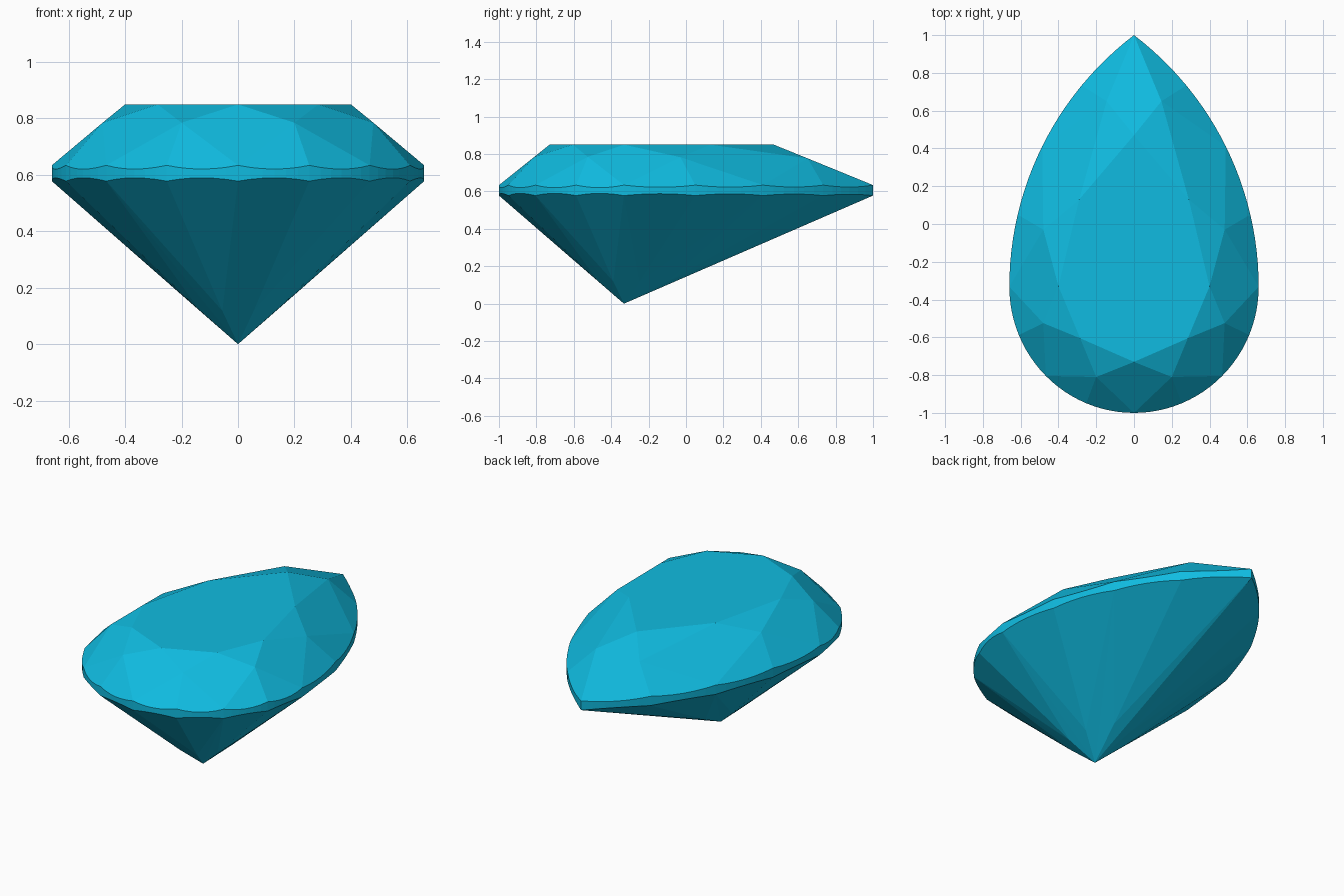
import bpy, bmesh
from math import sin, cos, asin, pi
from mathutils import Vector

if "Cube" in bpy.data.objects:
    bpy.data.objects.remove(bpy.data.objects["Cube"])

CY = -0.332           # y of culet and widest line
W, L = 0.66, 0.668    # half width, round-end length
TOP, BOT = 0.634, 0.578
TAIL = 1 - CY
R = (W * W + TAIL * TAIL) / (2 * W)   # radius of the two tail arcs
ARC = asin(TAIL / R)


def outline(u):
    """Pear outline, u = 0..8 (0 = round end, 4 = tip)."""
    u %= 8
    if u > 4:
        x, y = outline(8 - u)
        return -x, y
    if u <= 2:
        a = u * pi / 4
        return W * sin(a), CY - L * cos(a)
    a = (u - 2) / 2 * ARC
    return W - R + R * cos(a), CY + R * sin(a)


def rim(u, z):
    return Vector((*outline(u), z))


def ring(half, i):
    """Pick point i from a half list, mirrored in x to complete the ring."""
    i %= 8
    x, y, z = half[i] if i < len(half) else half[8 - i - (len(half) == 4)]
    return Vector((x if i < len(half) else -x, y, z))


# Table corners and star tips (right half)
table_pts = [(0, -0.73, 0.85), (0.285, -0.605, 0.85), (0.40, -0.33, 0.85),
             (0.29, 0.13, 0.85), (0, 0.47, 0.85)]
star_pts = [(0.2, -0.81, 0.785), (0.48, -0.525, 0.785),
            (0.48, -0.03, 0.783), (0.145, 0.65, 0.777)]
T = [ring(table_pts, i) for i in range(8)]
S = [ring(star_pts, i) for i in range(8)]
CULET = Vector((0, CY, 0))

bm = bmesh.new()


def face(pts):
    bm.faces.new([bm.verts.new(p) for p in pts])


def scallop(u0, u1, z, apex, n=6):
    """Rim points lying in the plane through both rim ends and the apex."""
    a, b = rim(u0, z), rim(u1, z)
    nrm = (b - a).cross(apex - a)
    pts = []
    for k in range(n + 1):
        p = rim(u0 + (u1 - u0) * k / n, z)
        if 0 < k < n:
            p.z = a.z - (nrm.x * (p.x - a.x) + nrm.y * (p.y - a.y)) / nrm.z
        else:
            p = a if k == 0 else b
        pts.append(p)
    return pts


def low(i):
    """Lower junction where neighbouring pavilion mains meet."""
    v = (rim(i + 0.5, BOT) - CULET) * 0.22
    v.z *= 0.93
    return CULET + v


# Table
face(T)
for i in range(8):
    # Star and main crown facets
    face([T[i], S[i], T[(i + 1) % 8]])
    face([T[i], S[i - 1], rim(i, TOP), S[i]])
    # Pavilion mains, split along their centre line
    face([CULET, low(i), rim(i, BOT)])
    face([CULET, rim(i, BOT), low(i - 1)])
    # Girdle facets above and below, and the girdle band between
    for u in (i, i + 0.5):
        up = scallop(u, u + 0.5, TOP, S[i])
        dn = scallop(u, u + 0.5, BOT, low(i))
        face(up + [S[i]])
        face(dn + [low(i)])
        for k in range(len(up) - 1):
            face([up[k], up[k + 1], dn[k + 1], dn[k]])

bmesh.ops.remove_doubles(bm, verts=bm.verts, dist=1e-5)
bmesh.ops.recalc_face_normals(bm, faces=bm.faces)

me = bpy.data.meshes.new("pear_cut_gem")
bm.to_mesh(me)
bm.free()
gem = bpy.data.objects.new("pear_cut_gem", me)
bpy.context.collection.objects.link(gem)

mat = bpy.data.materials.new("cyan_gem")
mat.diffuse_color = (0.005, 0.5, 0.75, 1)
mat.use_nodes = True
mat.node_tree.nodes["Principled BSDF"].inputs["Base Color"].default_value = mat.diffuse_color
me.materials.append(mat)
